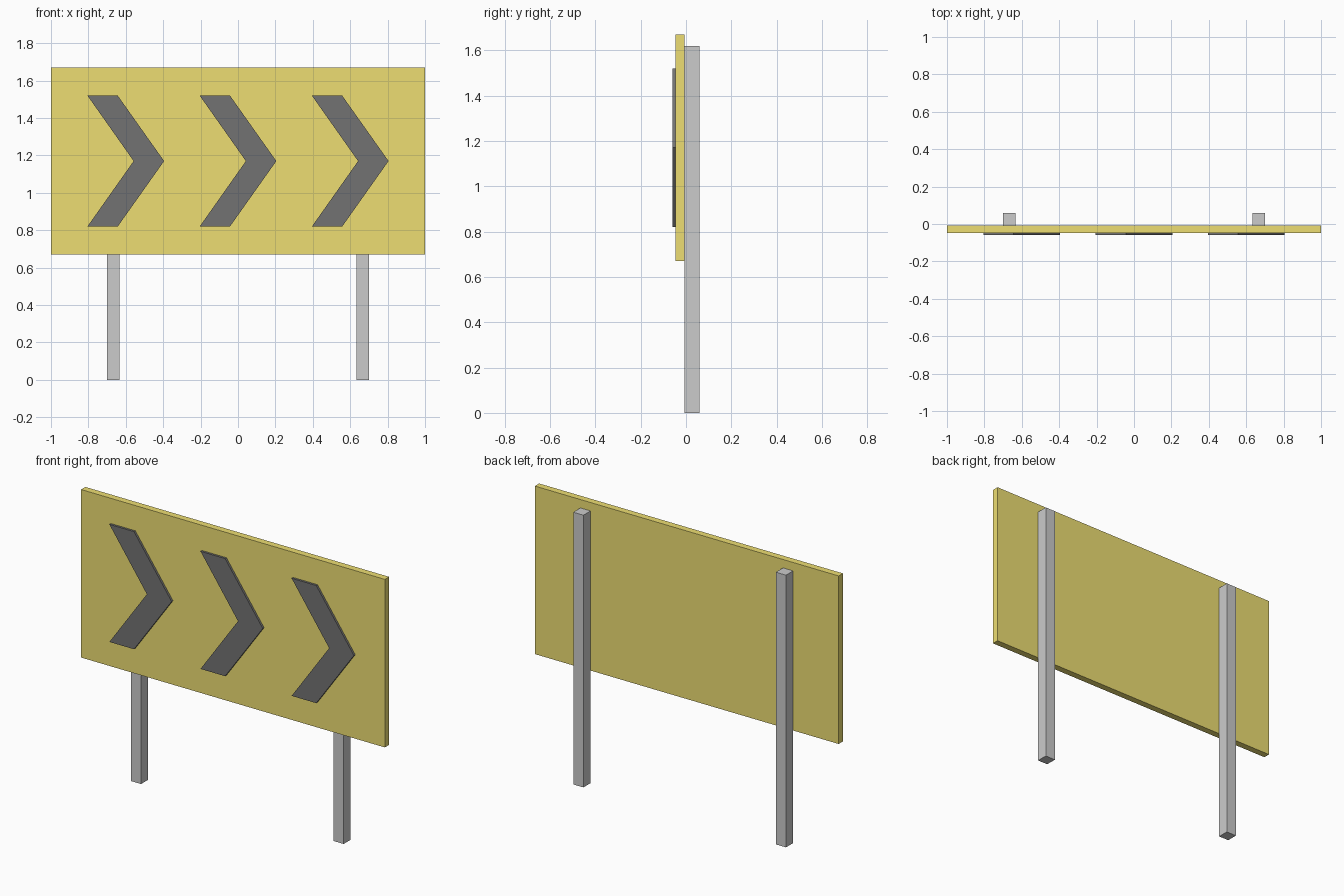
import bpy, bmesh

if "Cube" in bpy.data.objects:
    bpy.data.objects.remove(bpy.data.objects["Cube"])

PANEL_BACK, PANEL_FRONT, FACE = -0.007, -0.047, -0.06


def material(name, color):
    mat = bpy.data.materials.new(name)
    mat.diffuse_color = color
    mat.use_nodes = True
    mat.node_tree.nodes["Principled BSDF"].inputs["Base Color"].default_value = mat.diffuse_color
    return mat


def extruded(name, profile, y_front, y_back, mat=None):
    """Extrude an (x, z) outline from y_front to y_back."""
    bm = bmesh.new()
    face = bm.faces.new([bm.verts.new((x, y_front, z)) for x, z in profile])
    result = bmesh.ops.extrude_face_region(bm, geom=[face])
    verts = [v for v in result["geom"] if isinstance(v, bmesh.types.BMVert)]
    bmesh.ops.translate(bm, verts=verts, vec=(0, y_back - y_front, 0))
    bmesh.ops.recalc_face_normals(bm, faces=bm.faces)
    mesh = bpy.data.meshes.new(name)
    bm.to_mesh(mesh)
    bm.free()
    obj = bpy.data.objects.new(name, mesh)
    bpy.context.collection.objects.link(obj)
    if mat:
        mesh.materials.append(mat)
    return obj


def rect(x0, x1, z0, z1):
    return [(x0, z0), (x1, z0), (x1, z1), (x0, z1)]


yellow = material("yellow", (0.85, 0.73, 0.17, 1))
black = material("black", (0.17, 0.17, 0.17, 1))

# Sign board
extruded("sign_panel", rect(-1, 1, 0.67, 1.67), PANEL_FRONT, PANEL_BACK, yellow)

# Square posts behind the board
for side, x in (("left", -0.667), ("right", 0.667)):
    extruded(f"{side}_post", rect(x - 0.0333, x + 0.0333, 0, 1.62), PANEL_BACK, 0.06)

# Raised chevrons pointing right
chevron = [(-0.205, 0.82), (-0.043, 0.82), (0.205, 1.17),
           (-0.043, 1.52), (-0.205, 1.52), (0.042, 1.17)]
for i, cx in enumerate((-0.6, 0, 0.6)):
    extruded(f"chevron_{i + 1}", [(cx + x, z) for x, z in chevron],
             FACE, PANEL_FRONT, black)
